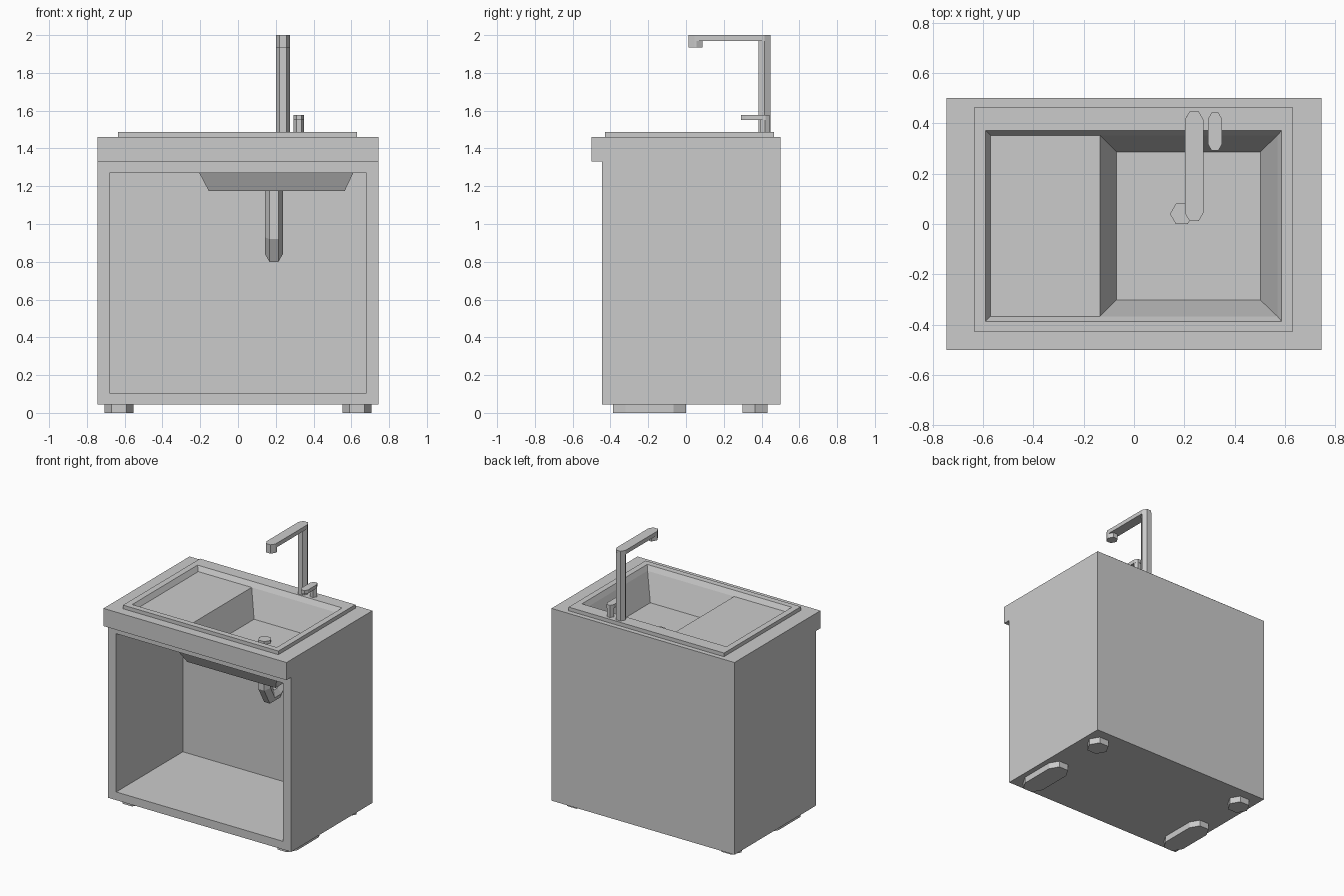
import bpy, bmesh, math
from mathutils import Vector

if "Cube" in bpy.data.objects:
    bpy.data.objects.remove(bpy.data.objects["Cube"])


def loft(name, rings):
    """Closed solid skinned over matching rings of points, capped at both ends."""
    bm = bmesh.new()
    loops = [[bm.verts.new(p) for p in ring] for ring in rings]
    n = len(loops[0])
    for a, b in zip(loops, loops[1:]):
        for i in range(n):
            j = (i + 1) % n
            bm.faces.new((a[i], a[j], b[j], b[i]))
    bm.faces.new(loops[0][::-1])
    bm.faces.new(loops[-1])
    bmesh.ops.remove_doubles(bm, verts=bm.verts[:], dist=1e-4)
    bmesh.ops.recalc_face_normals(bm, faces=bm.faces[:])
    mesh = bpy.data.meshes.new(name)
    bm.to_mesh(mesh)
    bm.free()
    ob = bpy.data.objects.new(name, mesh)
    bpy.context.collection.objects.link(ob)
    return ob


def rect(x0, x1, y0, y1, z):
    return [(x0, y0, z), (x1, y0, z), (x1, y1, z), (x0, y1, z)]


def box(name, x0, x1, y0, y1, z0, z1):
    return loft(name, [rect(x0, x1, y0, y1, z0), rect(x0, x1, y0, y1, z1)])


def hex_bar(name, x, y0, y1, r, z0, z1):
    """Upright hexagonal prism, stretched along y when y1 - y0 is longer than the hexagon."""
    h = r * math.sqrt(3) / 2
    y1 = max(y1, y0 + 2 * h)
    pts = [(x - r / 2, y0), (x + r / 2, y0), (x + r, y0 + h), (x + r, y1 - h),
           (x + r / 2, y1), (x - r / 2, y1), (x - r, y1 - h), (x - r, y0 + h)]
    return loft(name, [[(px, py, z) for px, py in pts] for z in (z0, z1)])


def cut(ob, cutter):
    mod = ob.modifiers.new("cut", 'BOOLEAN')
    mod.operation = 'DIFFERENCE'
    mod.solver = 'EXACT'
    mod.object = cutter
    bpy.context.view_layer.objects.active = ob
    bpy.ops.object.modifier_apply(modifier=mod.name)
    bpy.data.objects.remove(cutter)


# Cabinet with overhanging counter front, open cupboard and sink cut-outs
profile = [(-0.445, 0.045), (0.5, 0.045), (0.5, 1.46), (-0.5, 1.46), (-0.5, 1.33), (-0.445, 1.33)]
cabinet = loft("cabinet", [[(x, y, z) for y, z in profile] for x in (-0.745, 0.745)])
cut(cabinet, box("cupboard_cutter", -0.68, 0.68, -0.48, 0.33, 0.105, 1.27))
cut(cabinet, box("tray_cutter", -0.61, 0.605, -0.405, 0.42, 1.43, 1.6))
cut(cabinet, box("basin_cutter", -0.16, 0.58, -0.38, 0.365, 1.24, 1.6))

# Sink: basin underside, raised rim, draining tray and sloped basin in one shell
loft("sink", [
    rect(-0.155, 0.565, -0.37, 0.355, 1.175),
    rect(-0.205, 0.61, -0.42, 0.405, 1.27),
    rect(-0.635, 0.63, -0.43, 0.465, 1.455),
    rect(-0.635, 0.63, -0.43, 0.465, 1.487),
    rect(-0.59, 0.587, -0.387, 0.372, 1.487),
    rect(-0.57, 0.57, -0.367, 0.352, 1.452),
    rect(-0.135, 0.57, -0.367, 0.352, 1.452),
    rect(-0.07, 0.502, -0.302, 0.287, 1.26)])

# Drain pipe with trap: hexagonal section swept along a y-z path with mitred joints
path = [Vector(p) for p in ((0.04, 1.28), (0.04, 0.93), (0.09, 0.84), (0.17, 0.84),
                            (0.22, 0.9), (0.22, 0.97), (0.26, 1.0), (0.36, 1.0))]
rings = []
for i, p in enumerate(path):
    d0 = (p - path[i - 1]).normalized() if i else (path[1] - p).normalized()
    d1 = (path[i + 1] - p).normalized() if i < len(path) - 1 else d0
    t = (d0 + d1).normalized()
    n = Vector((-t.y, t.x)) / t.dot(d0)
    ring = []
    for k in range(6):
        a = k * math.pi / 3
        q = p + n * 0.047 * math.sin(a)
        ring.append((0.19 + 0.047 * math.cos(a), q.x, q.y))
    rings.append(ring)
loft("drain_pipe", rings)

# Tap: post, arm and spout end
hex_bar("tap_post", 0.239, 0.383, 0, 0.037, 1.48, 1.985)
hex_bar("tap_arm", 0.239, 0.012, 0.447, 0.037, 1.97, 2.0)
hex_bar("tap_spout", 0.239, 0.012, 0.088, 0.037, 1.935, 1.985)

# Lever handle
hex_bar("handle_stem", 0.322, 0.395, 0, 0.027, 1.48, 1.565)
hex_bar("handle_lever", 0.322, 0.292, 0.443, 0.027, 1.55, 1.577)

# Feet
for side, x in (("left", -0.63), ("right", 0.63)):
    for end, y in (("front", -0.32), ("back", 0.365)):
        hex_bar(f"{end}_{side}_foot", x, y - 0.067, 0, 0.077, 0, 0.06)
